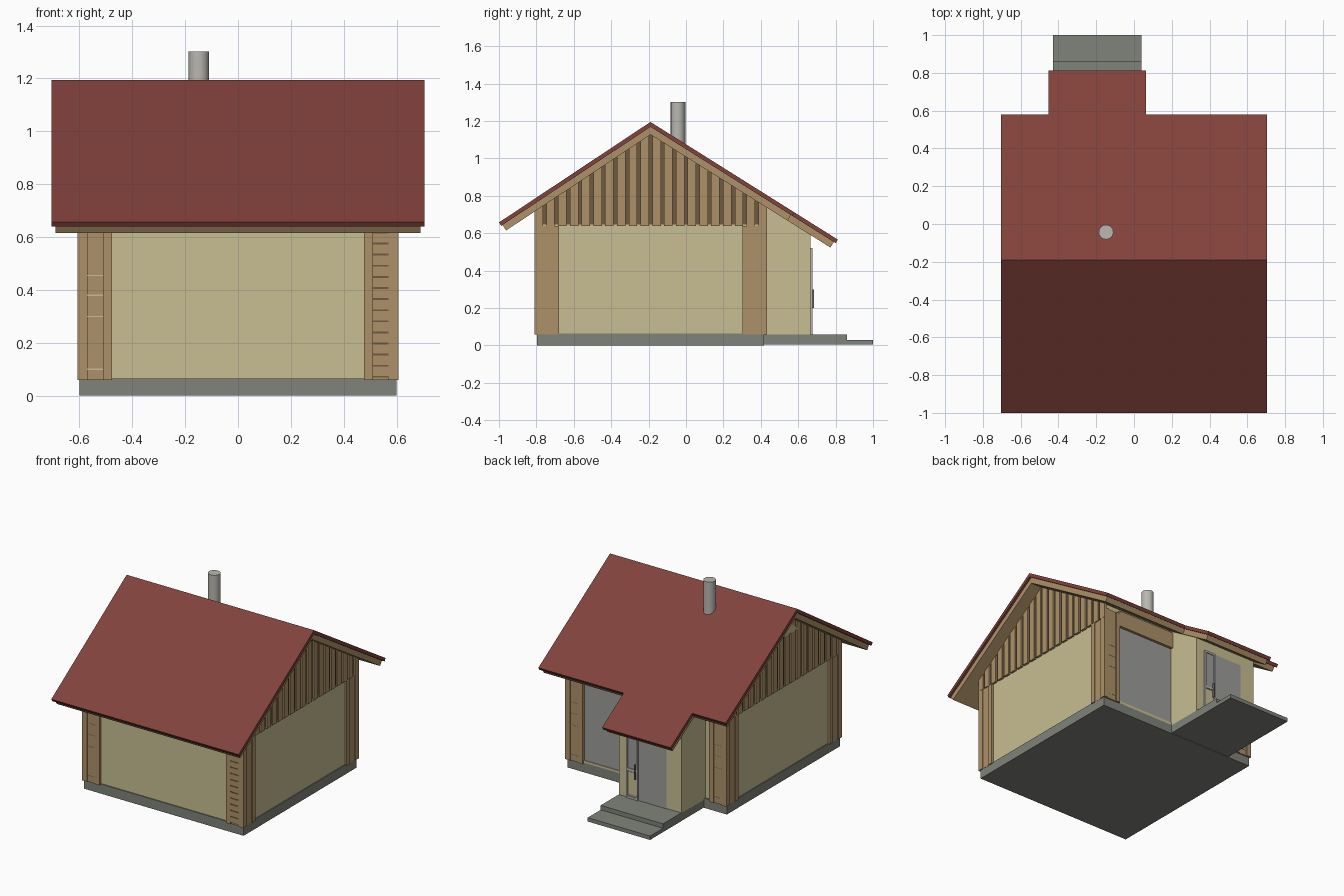
import bpy, bmesh, math

cube = bpy.data.objects.get("Cube")
if cube:
    bpy.data.objects.remove(cube, do_unlink=True)


def material(name, r, g, b):
    lin = [((c / 255 + 0.055) / 1.055) ** 2.4 for c in (r, g, b)] + [1]
    m = bpy.data.materials.new(name)
    m.use_nodes = True
    m.diffuse_color = lin
    m.node_tree.nodes["Principled BSDF"].inputs["Base Color"].default_value = lin
    return m


PLASTER = material("cream plaster", 200, 190, 147)
WOOD = material("tan wood", 174, 145, 105)
GAP = material("dark wood", 112, 90, 64)
RED = material("roof red", 130, 66, 59)
STONE = material("grey concrete", 128, 131, 123)
GLASS = material("grey glass", 158, 157, 155)
METAL = material("light metal", 186, 184, 178)
FRAME = material("door frame grey", 120, 120, 118)


def prism(name, profile, x0, x1, mat):
    """Extrude a (y, z) profile from x0 to x1."""
    bm = bmesh.new()
    a = [bm.verts.new((x0, y, z)) for y, z in profile]
    b = [bm.verts.new((x1, y, z)) for y, z in profile]
    bm.faces.new(a)
    bm.faces.new(b)
    n = len(a)
    for i in range(n):
        j = (i + 1) % n
        bm.faces.new((a[i], a[j], b[j], b[i]))
    bmesh.ops.recalc_face_normals(bm, faces=bm.faces)
    me = bpy.data.meshes.new(name)
    bm.to_mesh(me)
    bm.free()
    me.materials.append(mat)
    ob = bpy.data.objects.new(name, me)
    bpy.context.collection.objects.link(ob)
    return ob


def box(name, x, y, z, mat):
    return prism(name, [(y[0], z[0]), (y[1], z[0]), (y[1], z[1]), (y[0], z[1])], x[0], x[1], mat)


RIDGE_Y, RIDGE_Z = -0.19, 1.195
FRONT, BACK = 0.663, 0.628        # roof pitches


def roof_z(y):
    return RIDGE_Z - (FRONT if y < RIDGE_Y else BACK) * abs(y - RIDGE_Y)


def slope(name, y0, y1, x0, x1, top, thick, mat):
    """Roof layer from y0 (plumb cut) to y1 (square cut), 'top' below the roof surface."""
    s, side = (FRONT, -1) if y1 < RIDGE_Y else (BACK, 1)
    length = math.hypot(1, s)

    def square(d):
        return (y1 - side * d * s / length, roof_z(y1) - d / length)
    low = top + thick
    prism(name, [(y0, roof_z(y0) - top * length), square(top), square(low),
                 (y0, roof_z(y0) - low * length)], x0, x1, mat)


# Base, porch slab and step
box("plinth", (-0.6, 0.6), (-0.797, 0.418), (0, 0.065), STONE)
box("porch_slab", (-0.43, 0.04), (0.41, 0.86), (0.004, 0.06), STONE)
box("porch_step", (-0.43, 0.04), (0.85, 1.0), (0.004, 0.03), STONE)

# Plastered walls
UNDER = 0.06
prism("main_walls", [(-0.79, 0.06), (0.405, 0.06), (0.405, roof_z(0.405) - UNDER),
                     (RIDGE_Y, RIDGE_Z - UNDER), (-0.79, roof_z(-0.79) - UNDER)],
      -0.593, 0.593, PLASTER)
prism("entry_walls", [(0.39, 0.055), (0.665, 0.055), (0.665, roof_z(0.665) - UNDER),
                      (0.39, roof_z(0.39) - UNDER)], -0.43, 0.04, PLASTER)

# Roof covering and wooden underlay
for label, eave in (("front", -1.0), ("back", 0.58)):
    slope(label + "_roof", RIDGE_Y, eave, -0.705, 0.705, 0, 0.022, RED)
    inner = eave + (0.007 if eave < 0 else -0.007)
    slope(label + "_roof_underlay", RIDGE_Y, inner, -0.69, 0.69, 0.022, 0.035, WOOD)
slope("entry_roof", 0.567, 0.812, -0.452, 0.063, 0, 0.022, RED)
slope("entry_roof_underlay", 0.53, 0.802, -0.44, 0.051, 0.022, 0.035, WOOD)

# Gable cladding on both ends: dark backing with raised vertical boards
Y0, Y1, LOW, COUNT = -0.81, 0.432, 0.638, 20
pitch = (Y1 - Y0 + 0.018) / COUNT
for side in (-1, 1):
    tag = "left" if side > 0 else "right"
    prism("gable_backing_" + tag, [(Y0 + 0.01, LOW + 0.008), (Y1 - 0.01, LOW + 0.008),
          (Y1 - 0.01, roof_z(Y1) - UNDER), (RIDGE_Y, RIDGE_Z - UNDER),
          (Y0 + 0.01, roof_z(Y0) - UNDER)], side * 0.58, side * 0.598, GAP)
    for i in range(COUNT):
        a = Y0 + i * pitch
        b = a + pitch - 0.018
        tops = [(b, roof_z(b) - UNDER)]
        if a < RIDGE_Y < b:
            tops.append((RIDGE_Y, RIDGE_Z - UNDER))
        tops.append((a, roof_z(a) - UNDER))
        prism("gable_board_" + tag, [(a, LOW), (b, LOW)] + tops, side * 0.59, side * 0.608, WOOD)
# Small plain peak panel on the right gable
prism("gable_peak_panel", [(-0.34, 0.98), (-0.04, 0.98), (RIDGE_Y, 1.09)], -0.611, -0.6, PLASTER)

# Corner cladding: two raised boards around a recessed centre board
WALL_TOP = 0.64
parts = ((0, 0.036, 0.0), (0.036, 0.098, 0.006), (0.098, 0.13, 0.0))
SLITS = (0.1, 0.3, 0.38, 0.455)
for sx in (-1, 1):
    for face, sy in (("front", -1), ("back", 1)):
        outer = -0.81 if sy < 0 else 0.432
        top = WALL_TOP + 0.07
        for a, b, inset in parts:
            xs = sorted((sx * (0.607 - a), sx * (0.607 - b)))
            ys = sorted((outer - sy * inset, outer - sy * 0.04))
            box(face + "_corner_board", xs, ys, (0.06, top), WOOD)
            # Matching boards on the gable side
            xs = sorted((sx * (0.607 - inset), sx * 0.57))
            ys = sorted((outer - sy * a, outer - sy * b))
            box("side_corner_board", xs, ys, (0.06, WALL_TOP), WOOD)
        # Thin pale joints in the recessed board
        if not (sx > 0 and sy < 0):
            xs = sorted((sx * 0.569, sx * 0.511))
            for z in SLITS:
                ys = sorted((outer - sy * 0.004, outer - sy * 0.01))
                box("board_joint", xs, ys, (z - 0.002, z + 0.002), PLASTER)

# Stacked block ends in the left front corner
for i in range(14):
    z = 0.068 + i * 0.042
    box("corner_block_gap", (0.511, 0.569), (-0.806, -0.79), (z, z + 0.007), GAP)
    box("corner_block", (0.511, 0.569), (-0.809, -0.79), (z + 0.007, z + 0.042), WOOD)

# Large rear window with beam and sill
box("rear_window", (0.04, 0.478), (0.4, 0.412), (0.08, 0.63), GLASS)
box("rear_window_sill", (0.04, 0.478), (0.4, 0.418), (0.062, 0.08), PLASTER)
box("rear_beam", (0.04, 0.478), (0.39, 0.43), (0.62, 0.73), WOOD)

# Entry window and door
box("entry_window", (-0.32, -0.11), (0.66, 0.669), (0.06, 0.52), GLASS)
box("door_glass", (-0.1, -0.03), (0.66, 0.669), (0.06, 0.51), GLASS)
box("door_lower_panel", (-0.095, -0.035), (0.66, 0.671), (0.09, 0.24), PLASTER)
for x in (-0.11, -0.032):
    box("door_stile", (x, x + 0.012), (0.66, 0.676), (0.06, 0.52), METAL)
for z in (0.06, 0.25, 0.508):
    box("door_rail", (-0.1, -0.03), (0.66, 0.675), (z, z + 0.014), METAL)
box("door_handle", (-0.094, -0.086), (0.67, 0.684), (0.2, 0.3), FRAME)

# Chimney pipe
bpy.ops.mesh.primitive_cylinder_add(vertices=16, radius=0.039, depth=0.3,
                                    location=(-0.148, -0.043, 1.152))
pipe = bpy.context.object
pipe.name = "chimney_pipe"
pipe.data.materials.append(METAL)
bpy.ops.object.shade_smooth_by_angle()
